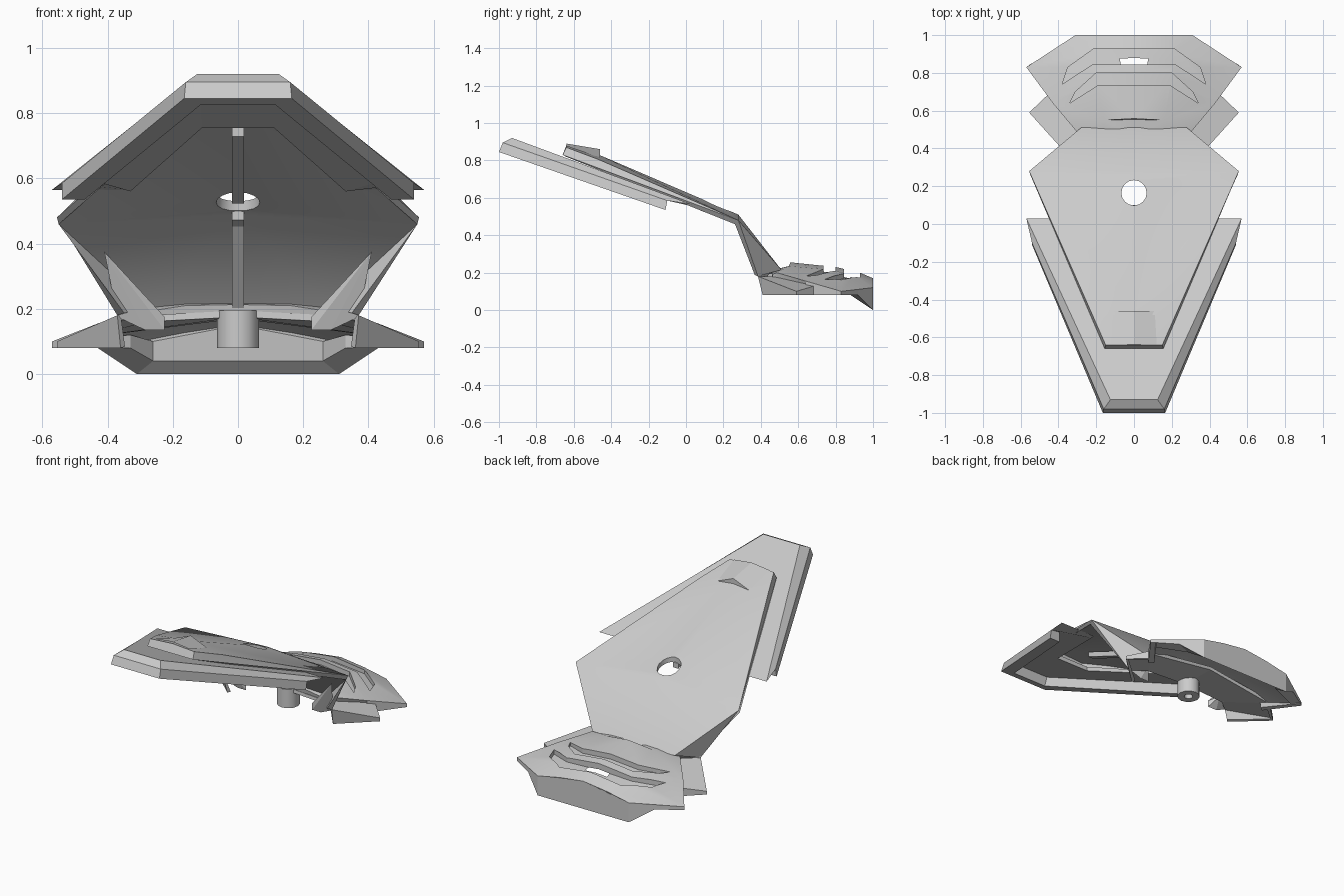
import bpy, bmesh, math

cube = bpy.data.objects.get("Cube")
if cube:
    bpy.data.objects.remove(cube, do_unlink=True)

grey = bpy.data.materials.new("plain grey")
grey.use_nodes = True
grey.diffuse_color = (0.6, 0.6, 0.6, 1)
for node in grey.node_tree.nodes:
    if node.type == 'BSDF_PRINCIPLED':
        node.inputs["Base Color"].default_value = (0.6, 0.6, 0.6, 1)


def finish(name, bm, sheet=False):
    bmesh.ops.remove_doubles(bm, verts=bm.verts, dist=0.0005)
    bmesh.ops.recalc_face_normals(bm, faces=bm.faces)
    # open sheets must face upward
    if sheet and sum(f.normal.z * f.calc_area() for f in bm.faces) < 0:
        bmesh.ops.reverse_faces(bm, faces=bm.faces)
    mesh = bpy.data.meshes.new(name)
    bm.to_mesh(mesh)
    bm.free()
    obj = bpy.data.objects.new(name, mesh)
    bpy.context.collection.objects.link(obj)
    mesh.materials.append(grey)
    return obj


def activate(obj):
    bpy.ops.object.select_all(action='DESELECT')
    obj.select_set(True)
    bpy.context.view_layer.objects.active = obj


def smooth(obj):
    activate(obj)
    bpy.ops.object.shade_smooth_by_angle(angle=math.radians(32))


def mirrored(name, faces, thickness=0):
    """Build faces given as point lists, plus their reflection in x."""
    bm = bmesh.new()
    for face in faces:
        for side in (1, -1):
            bm.faces.new([bm.verts.new((side * x, y, z)) for x, y, z in face])
    obj = finish(name, bm, thickness > 0)
    if thickness:
        mod = obj.modifiers.new("thickness", 'SOLIDIFY')
        mod.thickness = thickness
        mod.offset = -1
        activate(obj)
        bpy.ops.object.modifier_apply(modifier=mod.name)
    return obj


def strips(rows):
    """Quads between neighbouring rows of points."""
    return [[a[i], a[i + 1], b[i + 1], b[i]]
            for a, b in zip(rows, rows[1:]) for i in range(len(a) - 1)]


def center(p):
    return (0, p[1], p[2])


def hull(name, points):
    bm = bmesh.new()
    for p in points:
        bm.verts.new(p)
    bmesh.ops.convex_hull(bm, input=bm.verts)
    return finish(name, bm)


def cut(obj, cutter):
    mod = obj.modifiers.new("cut", 'BOOLEAN')
    mod.object = cutter
    mod.solver = 'EXACT'
    activate(obj)
    bpy.ops.object.modifier_apply(modifier=mod.name)
    bpy.data.objects.remove(cutter, do_unlink=True)


# Nose tray: V-shaped frame with bevelled rim, recessed underside, open middle
nose = [(.125, -.93, .92), (.16, -.98, .895), (.165, -1, .845), (.115, -.94, .825),
        (.115, -.92, .875), (.11, -.555, .755), (.11, -.555, .781)]
arm = [(.57, .03, .565), (.54, -.1, .585), (.54, -.11, .535), (.47, -.11, .535),
       (.47, -.11, .6), (.33, .01, .56), (.33, .03, .565)]
loops = [row + row[:1] for row in ([center(p) for p in nose], nose, arm)]
tray = strips(loops)
tray.append(arm[1:5])
tray.append([arm[0], arm[1], arm[4], arm[5], arm[6]])
mirrored("nose_tray", tray)

# Upper shield: long crowned plate, folded rear wall and side skirts
tip, mid, wide = (.15, -.64, .87), (.225, -.47, .806), (.555, .28, .48)
rear, foot, low_tip = (.28, .51, .215), (.37, .385, .18), (.155, -.66, .83)
crown, ridge = (0, -.47, .832), (0, .28, .51)
shield = mirrored("upper_shield", [
    [(0, -.64, .88), tip, mid, crown],
    [crown, mid, wide, ridge],
    [ridge, wide, rear, center(rear)],
    [wide, foot, rear],
    [center(low_tip), low_tip, tip, (0, -.64, .88)],
    [tip, low_tip, mid],
    [mid, low_tip, wide]], thickness=.028)

# Round opening through the shield
bm = bmesh.new()
bmesh.ops.create_cone(bm, cap_ends=True, segments=16, radius1=.067,
                      radius2=.067, depth=.5)
bmesh.ops.translate(bm, verts=bm.verts, vec=(0, .165, .55))
cut(shield, finish("opening_cutter", bm))
smooth(shield)

# Low wedge step on the shield tip
mirrored("shield_step", [
    [(0, -.638, .89), (.12, -.638, .876), (.11, -.46, .815), (0, -.46, .86)],
    [(0, -.46, .86), (.11, -.46, .815), (0, -.46, .82)]])

# Tail upper tier: crowned top with a small raised step and side skirts
shelf = [(0, .553, .205), (.16, .55, .235), (.3, .485, .2)]
step_top = (0, .558, .255)
top_rows = [
    [step_top] + shelf[1:],
    [(0, .8, .23), (.2, .77, .215), (.43, .64, .155)],
    [(0, .93, .2), (.22, .9, .185), (.57, .83, .1)],
    [(0, 1, .17), (.16, 1, .15), (.31, 1, .12)]]
front_edge = [(0, .46, .213), (.16, .46, .21), (.29, .46, .19)]
tail_faces = strips([front_edge, shelf]) + strips(top_rows)
tail_faces.append([shelf[0], shelf[1], step_top])
tail_faces.append([(.57, .83, .1), (.43, .64, .155), (.43, .64, .08), (.57, .83, .08)])
tail = mirrored("tail_upper_tier", tail_faces, thickness=.035)

# Two chevron slots cut into the tail
for label, front, back in (
        ("rear", [(0, .845, .18), (.22, .845, .17), (.38, .74, .135)],
         [(0, .93, .17), (.21, .93, .15), (.35, .83, .135)]),
        ("front", [(0, .735, .205), (.19, .735, .19), (.34, .64, .16)],
         [(0, .8, .2), (.2, .8, .18), (.31, .7, .16)])):
    high = [[(x, y, .4) for x, y, z in row] for row in (front, back)]
    faces = strips([front, back, high[1], high[0], front])
    faces.append([front[2], back[2], high[1][2], high[0][2]])
    cut(tail, mirrored(label + "_slot_cutter", faces))
smooth(tail)

# Hanging rear lip of the tail with a slanted underside
corner = [(.31, 1, .12), (.31, 1, 0), (.26, .96, .04), (.26, .95, .1)]
lip_mid = [(.43, .92, .11), (.43, .92, .08), (.33, .88, .08), (.33, .88, .12)]
lip_end = [(.57, .83, .1), (.57, .83, .08), (.52, .8, .08), (.52, .8, .1)]
middle = [(0, 1, .17), (0, 1, 0), (0, .96, .04), (0, .95, .15)]
lip = strips([row + row[:1] for row in (middle, corner, lip_mid, lip_end)])
lip.append(lip_end)
mirrored("tail_rear_lip", lip)

# Tail lower tier: winged skirt open at the front
shoulder, wing, heel = (.37, .385, .18), (.555, .59, .1), (.45, .69, .13)
inner = (.28, .46, .18)
mirrored("tail_lower_tier", [
    [(0, .46, .195), inner, heel, (0, .69, .19)],
    [inner, shoulder, wing, heel],
    [shoulder, (.36, .41, .08), (.555, .59, .08), wing],
    [wing, (.555, .59, .08), (.45, .69, .08), heel]], thickness=.02)

# Gussets bracing the rear wall
for side, label in ((1, "left"), (-1, "right")):
    hull(label + "_gusset", [(side * x, y, z) for x, y, z in (
        (.41, .33, .375), (.37, .39, .175), (.285, .4, .135), (.225, .4, .135),
        (.225, .4, .175), (.27, .45, .2), (.36, .4, .3))])

# Centre rib under the shield, interrupted at the opening
for label, path in (("front", [(-.39, .74), (.1, .535)]),
                    ("upper_rear", [(.235, .485), (.28, .465)]),
                    ("lower_rear", [(.28, .465), (.46, .215)])):
    hull(label + "_rib", [(x, y, z + h) for y, z in path
                          for x in (-.018, .018) for h in (-.012, .02)])

# Hollow pivot post under the tail
bm = bmesh.new()
rings = []
for radius, z in ((.065, .08), (.065, .195), (.025, .195), (.025, .08)):
    rings.append([bm.verts.new((radius * math.cos(i * math.tau / 12),
                                .49 + radius * math.sin(i * math.tau / 12), z))
                  for i in range(12)])
for a, b in zip(rings, rings[1:] + rings[:1]):
    for i in range(12):
        j = (i + 1) % 12
        bm.faces.new((a[i], a[j], b[j], b[i]))
smooth(finish("pivot_post", bm))
